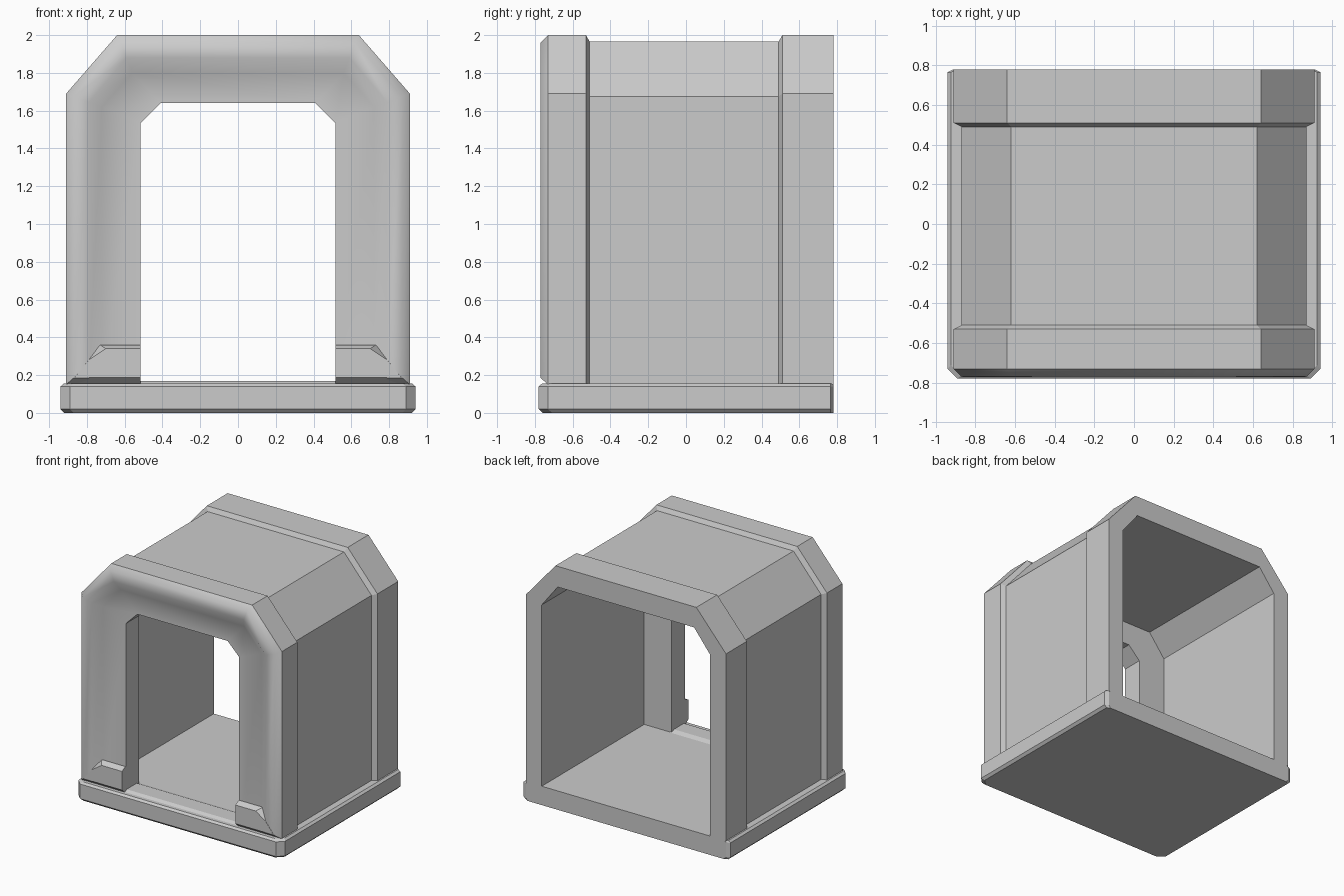
import bpy
import bmesh

cube = bpy.data.objects.get("Cube")
if cube:
    bpy.data.objects.remove(cube, do_unlink=True)

grey = bpy.data.materials.new("plain_grey")
grey.use_nodes = True
grey.diffuse_color = (0.6, 0.6, 0.6, 1)
grey.node_tree.nodes["Principled BSDF"].inputs["Base Color"].default_value = (0.6, 0.6, 0.6, 1)


def finish(name, bm):
    bmesh.ops.recalc_face_normals(bm, faces=bm.faces)
    mesh = bpy.data.meshes.new(name)
    bm.to_mesh(mesh)
    bm.free()
    mesh.materials.append(grey)
    obj = bpy.data.objects.new(name, mesh)
    bpy.context.collection.objects.link(obj)
    return obj


def loft(name, rings):
    """Solid through matching closed rings of points, capped at both ends."""
    bm = bmesh.new()
    rows = [[bm.verts.new(p) for p in ring] for ring in rings]
    n = len(rows[0])
    for a, b in zip(rows, rows[1:]):
        for i in range(n):
            j = (i + 1) % n
            bm.faces.new((a[i], a[j], b[j], b[i]))
    bm.faces.new(rows[0])
    bm.faces.new(rows[-1])
    return finish(name, bm)


# Base slab: chamfered corners, bevelled rims at front and sides, flat back
def base_ring(z, inset):
    w, f = 0.94 - inset, -0.78 + inset
    half = [(w - 0.05, f), (w, f + 0.05), (w, 0.765), (w - 0.03, 0.78)]
    outline = half + [(-x, y) for x, y in reversed(half)]
    return [(x, y, z) for x, y in outline]


loft("base", [base_ring(0, 0.02), base_ring(0.02, 0),
              base_ring(0.14, 0), base_ring(0.155, 0.018)])


# Shell: one arch section lofted around the outside, inside and doorway
def arch(half_width, shoulder, half_top, top, y, bottom=0.15):
    side = [(half_width, bottom), (half_width, shoulder), (half_top, top)]
    return [(x, y, z) for x, z in side] + [(-x, y, z) for x, z in reversed(side)]


BAND = (0.91, 1.69, 0.64, 2.0)
BODY = (0.87, 1.675, 0.62, 1.965)
ROOM = (0.765, 1.645, 0.62, 1.83)
DOOR = (0.515, 1.535, 0.41, 1.64)
sections = [
    arch(*BAND, -0.73), arch(*BAND, -0.53), arch(*BODY, -0.51),
    arch(*BODY, 0.49), arch(*BAND, 0.51), arch(*BAND, 0.78),
    arch(*ROOM, 0.78), arch(*ROOM, -0.55),
    arch(*DOOR, -0.55), arch(*DOOR, -0.72),
    arch(0.72, 1.62, 0.56, 1.80, -0.72),
    arch(0.79, 1.645, 0.59, 1.88, -0.77, 0.185),
    arch(0.87, 1.675, 0.62, 1.96, -0.77, 0.185),
]
bm = bmesh.new()
rows = [[bm.verts.new(p) for p in s] for s in sections]
count = len(rows)
for k in range(count):
    a, b = rows[k], rows[(k + 1) % count]
    for i in range(len(a) - 1):
        face = bm.faces.new((a[i], a[i + 1], b[i + 1], b[i]))
        face.smooth = k >= 9      # soft moulding around the doorway
for end in (0, -1):               # bevelled underside of the moulding
    bm.faces.new([rows[k][end] for k in (0, 12, 11, 10)])
finish("arched_shell", bm)


# Raised feet closing the moulding on both sides of the doorway
for side, name in ((1, "left_foot"), (-1, "right_foot")):
    front = [(0.515, 0.187), (0.865, 0.187), (0.79, 0.28), (0.70, 0.34), (0.515, 0.34)]
    back = [(0.515, 0.152), (0.90, 0.152), (0.80, 0.28), (0.73, 0.36), (0.515, 0.36)]
    loft(name, [[(side * x, -0.771, z) for x, z in front],
                [(side * x, -0.73, z) for x, z in back],
                [(side * x, -0.71, z) for x, z in back]])

# Low door sill with sloped edges
sill = [(-0.74, 0.15), (-0.71, 0.17), (-0.58, 0.17), (-0.53, 0.15)]
loft("door_sill", [[(x, y, z) for y, z in sill] for x in (-0.53, 0.53)])
